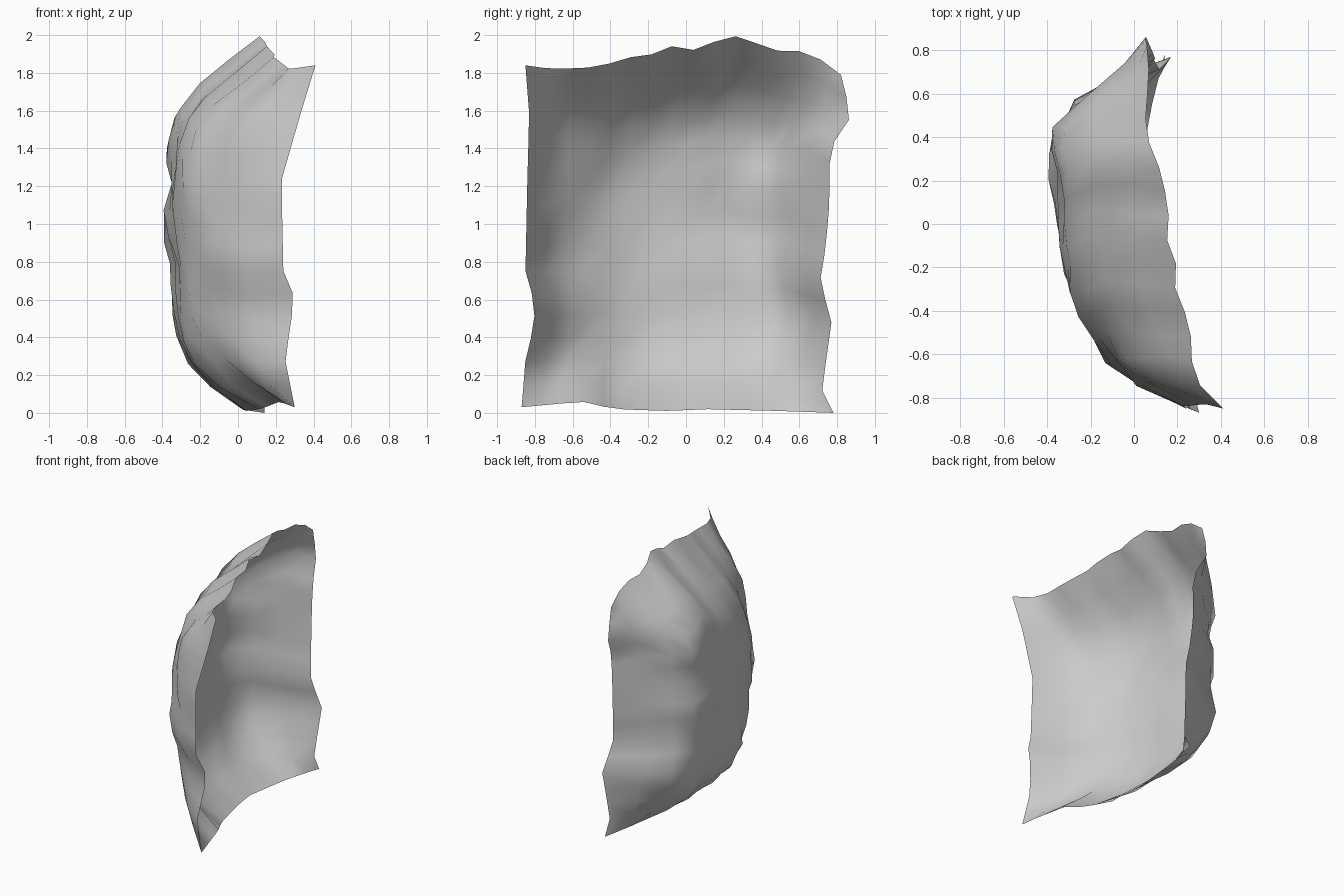
import bpy, bmesh, math, random
from mathutils import Vector

if "Cube" in bpy.data.objects:
    bpy.data.objects.remove(bpy.data.objects["Cube"])

random.seed(4)
N = 15  # grid cells per side

# Rim outlines of the sheet (x, y, z)
TOP = [(.41, -.85, 1.84), (.27, -.71, 1.82), (.26, -.47, 1.83), (.18, -.27, 1.89),
       (.20, -.19, 1.89), (.15, -.13, 1.95), (.16, .05, 1.92), (.13, .23, 2.0),
       (.08, .34, 1.98), (.05, .44, 1.91), (.06, .56, 1.93), (.07, .74, 1.86), (.06, .82, 1.79)]
BOTTOM = [(.30, -.87, .03), (.22, -.55, .06), (.12, -.38, .02), (.04, -.08, .01),
          (.02, .10, .02), (.07, .5, .01), (.14, .78, 0)]
NEAR = [(.30, -.87, .03), (.25, -.85, .28), (.28, -.80, .48), (.30, -.81, .61),
        (.24, -.85, .75), (.23, -.84, 1.23), (.33, -.83, 1.58), (.41, -.85, 1.84)]
FAR = [(.14, .78, 0), (.14, .72, .12), (.17, .77, .48), (.12, .71, .70), (.10, .74, .88),
       (.09, .76, 1.12), (.10, .76, 1.40), (.05, .875, 1.57), (.06, .82, 1.79)]

# Depth of the hollow across y, and how steeply each rim rises out of it
FLOOR = [(-.85, -.17), (-.65, -.18), (-.5, -.22), (-.37, -.28), (-.15, -.325), (.2, -.36),
         (.35, -.37), (.45, -.34), (.61, -.27), (.85, -.2)]
ACROSS = [(0, 0), (.06, .39), (.13, .71), (.22, .91), (.3, .98), (.4, 1), (.8, 1), (.85, .95),
          (.9, .75), (.95, .4), (1, 0)]
UP = [(0, 0), (.05, .38), (.1, .66), (.2, .88), (.3, 1), (.7, 1), (.78, .91), (.85, .69),
      (.93, .3), (1, 0)]

# Dents and folds: y, z, height in x, radius in y, radius in z
FOLDS = [(-.52, 1.5, .03, .2, .25), (-.43, 1.08, -.04, .1, .1), (-.64, .88, -.08, .1, .15),
         (.58, .47, -.09, .1, .1), (.05, .73, .035, .35, .08), (.1, 1.0, -.03, .2, .12),
         (.45, 1.5, -.06, .14, .12), (.5, 1.2, .04, .2, .08), (-.2, .35, -.02, .1, .2),
         (.05, 1.35, .02, .1, .2), (-.5, .2, .04, .12, .12), (.35, 1.0, -.03, .12, .1)]


def lookup(table, t):
    for (a, p), (b, q) in zip(table, table[1:]):
        if t <= b:
            return p + (q - p) * max(0, (t - a) / (b - a))
    return table[-1][1]


def along(path, axis, t):
    """Point on a rim at fraction t of its length."""
    pts = [Vector(p) for p in path]
    steps = [0]
    for a, b in zip(pts, pts[1:]):
        steps.append(steps[-1] + abs(b[axis] - a[axis]) + .3 * (b - a).length)
    return lookup([(s / steps[-1], p) for s, p in zip(steps, pts)], t)


def sheet_point(u, v):
    # Blend the four rims, then push the middle back into the hollow
    b, t = along(BOTTOM, 1, u), along(TOP, 1, u)
    n, f = along(NEAR, 2, v), along(FAR, 2, v)
    c = [Vector(p) for p in (BOTTOM[0], BOTTOM[-1], TOP[0], TOP[-1])]
    corners = (c[0] * (1 - u) + c[1] * u) * (1 - v) + (c[2] * (1 - u) + c[3] * u) * v
    p = b * (1 - v) + t * v + n * (1 - u) + f * u - corners
    w = lookup(ACROSS, u) * lookup(UP, v)
    p.x = p.x * (1 - w) + lookup(FLOOR, p.y) * w
    for y, z, h, ry, rz in FOLDS:
        p.x += w * h * math.exp(-((p.y - y) / ry) ** 2 - ((p.z - z) / rz) ** 2)
    if 0 < u < 1 and 0 < v < 1:
        p += Vector([random.uniform(-.014, .014) for _ in range(3)])
    p.x = max(p.x, -.42)
    return p


# Crumpled cloth sheet
bm = bmesh.new()
grid = [[bm.verts.new(sheet_point(i / N, j / N)) for i in range(N + 1)] for j in range(N + 1)]
for j in range(N):
    for i in range(N):
        bm.faces.new((grid[j][i], grid[j + 1][i], grid[j + 1][i + 1], grid[j][i + 1]))
for face in bm.faces:
    face.smooth = True
mesh = bpy.data.meshes.new("crumpled_sheet")
bm.to_mesh(mesh)
bm.free()
bpy.context.collection.objects.link(bpy.data.objects.new("crumpled_sheet", mesh))
